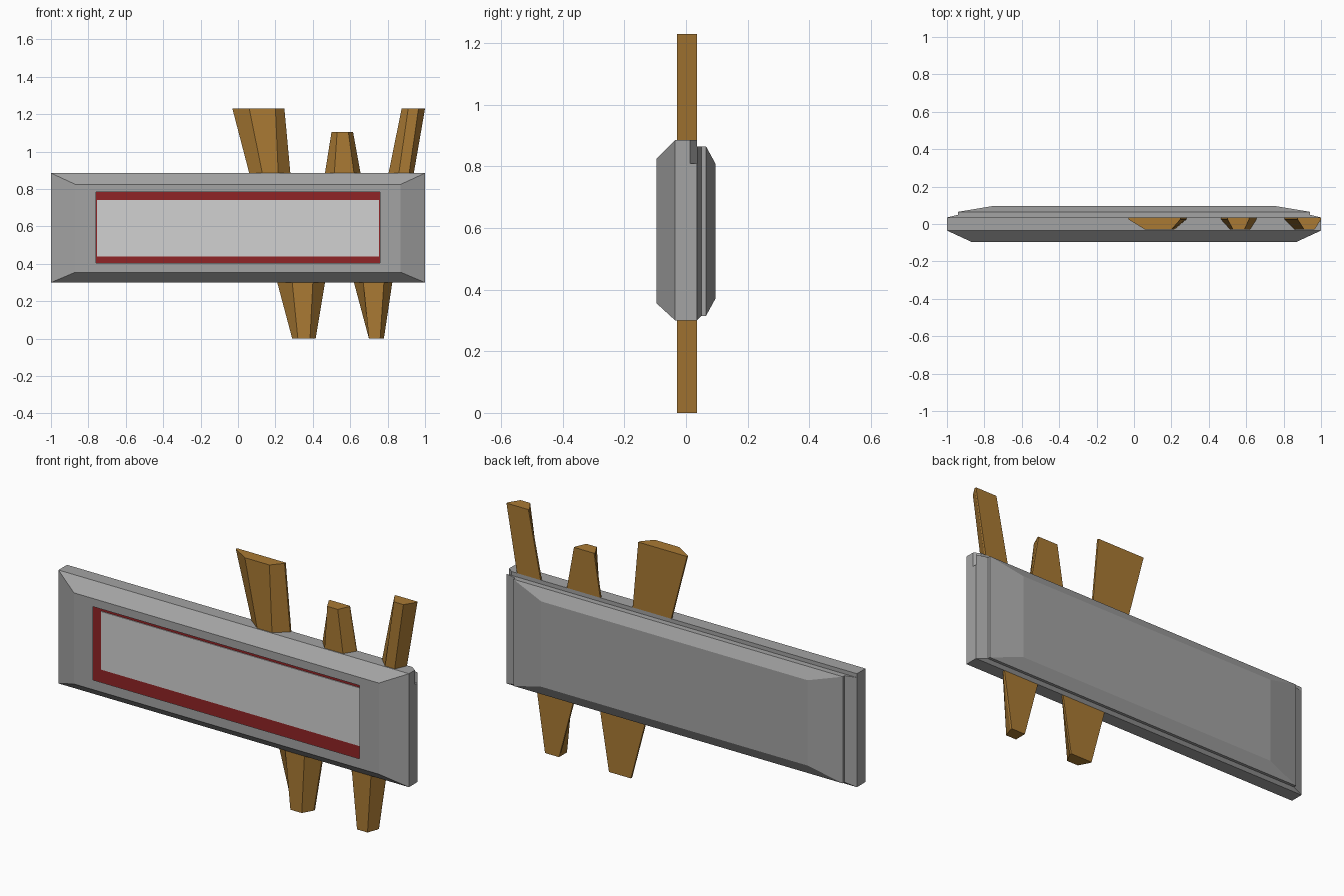
import bpy, bmesh

cube = bpy.data.objects.get("Cube")
if cube:
    bpy.data.objects.remove(cube, do_unlink=True)


def material(name, r, g, b):
    m = bpy.data.materials.new(name)
    m.use_nodes = True
    m.diffuse_color = (r, g, b, 1)
    shader = next(n for n in m.node_tree.nodes if n.type == 'BSDF_PRINCIPLED')
    shader.inputs["Base Color"].default_value = (r, g, b, 1)
    return m


GREY = material("mid grey", 0.37, 0.37, 0.37)
LIGHT = material("light grey", 0.64, 0.64, 0.64)
RED = material("dark red", 0.28, 0.017, 0.019)
BROWN = material("warm brown", 0.40, 0.195, 0.034)


def loft(name, sections, mat, cap_start=True, cap_end=True):
    """Skin a stack of matching cross-sections."""
    bm = bmesh.new()
    rings = [[bm.verts.new(p) for p in s] for s in sections]
    for a, b in zip(rings, rings[1:]):
        for i in range(len(a)):
            j = (i + 1) % len(a)
            bm.faces.new((a[i], a[j], b[j], b[i]))
    if cap_start:
        bm.faces.new(rings[0][::-1])
    if cap_end:
        bm.faces.new(rings[-1])
    if cap_start or cap_end:
        bmesh.ops.recalc_face_normals(bm, faces=bm.faces)
    mesh = bpy.data.meshes.new(name)
    bm.to_mesh(mesh)
    bm.free()
    mesh.materials.append(mat)
    obj = bpy.data.objects.new(name, mesh)
    bpy.context.scene.collection.objects.link(obj)
    return obj


def rect(y, half_x, low, high):
    return [(-half_x, y, low), (half_x, y, low), (half_x, y, high), (-half_x, y, high)]


# Casing: hollow bevelled front frame, solid middle slab, bevelled back cover
loft("front_frame", [rect(-0.095, 0.76, 0.405, 0.783),
                     rect(-0.095, 0.87, 0.355, 0.825),
                     rect(-0.035, 1, 0.3, 0.885)], GREY, False, False)
slab = loft("middle_slab", [rect(-0.035, 1, 0.3, 0.885),
                            rect(0.035, 1, 0.3, 0.885)], GREY)
loft("back_cover", [rect(0.035, 1, 0.3, 0.865),
                    rect(0.05, 0.94, 0.315, 0.865),
                    rect(0.065, 0.94, 0.315, 0.865),
                    rect(0.095, 0.76, 0.37, 0.81)], GREY)

# Small corner notch in the slab
wedge = [(1.01, 0.005), (1.01, 0.05), (0.95, 0.05)]
cutter = loft("notch_cutter", [[(x, y, z) for x, y in wedge] for z in (0.81, 0.95)], GREY)
cutter.hide_render = True
cutter.hide_viewport = True
cut = slab.modifiers.new("notch", 'BOOLEAN')
cut.operation = 'DIFFERENCE'
cut.object = cutter

# Recessed display behind the opening
loft("red_backing", [rect(-0.038, 0.86, 0.35, 0.83), rect(-0.035, 0.86, 0.35, 0.83)], RED)
loft("display_panel", [rect(-0.042, 0.753, 0.44, 0.74), rect(-0.038, 0.753, 0.44, 0.74)], LIGHT)


def prong(name, z0, outer0, inner0, z1, outer1, inner1):
    """Tapered bar with a wide back and a chamfered front."""
    def section(z, outer, inner):
        (a, b), (c, d) = outer, inner
        return [(a, 0.035, z), (b, 0.035, z), (b, 0.025, z),
                (d, -0.03, z), (c, -0.03, z), (a, 0.025, z)]
    loft(name, [section(z0, outer0, inner0), section(z1, outer1, inner1)], BROWN)


# Bars above and below the casing
TOP, BOTTOM = 0.885, 0.3
prong("upper_wide_bar", TOP, (0.06, 0.28), (0.13, 0.215), 1.23, (-0.03, 0.248), (0.06, 0.20))
prong("upper_middle_bar", TOP, (0.465, 0.655), (0.515, 0.62), 1.105, (0.50, 0.615), (0.53, 0.59))
prong("upper_outer_bar", TOP, (0.805, 0.94), (0.86, 0.915), 1.23, (0.875, 1.0), (0.91, 0.965))
prong("lower_wide_bar", BOTTOM, (0.21, 0.465), (0.29, 0.40), 0, (0.29, 0.415), (0.32, 0.385))
prong("lower_narrow_bar", BOTTOM, (0.62, 0.825), (0.67, 0.78), 0, (0.70, 0.78), (0.70, 0.76))
